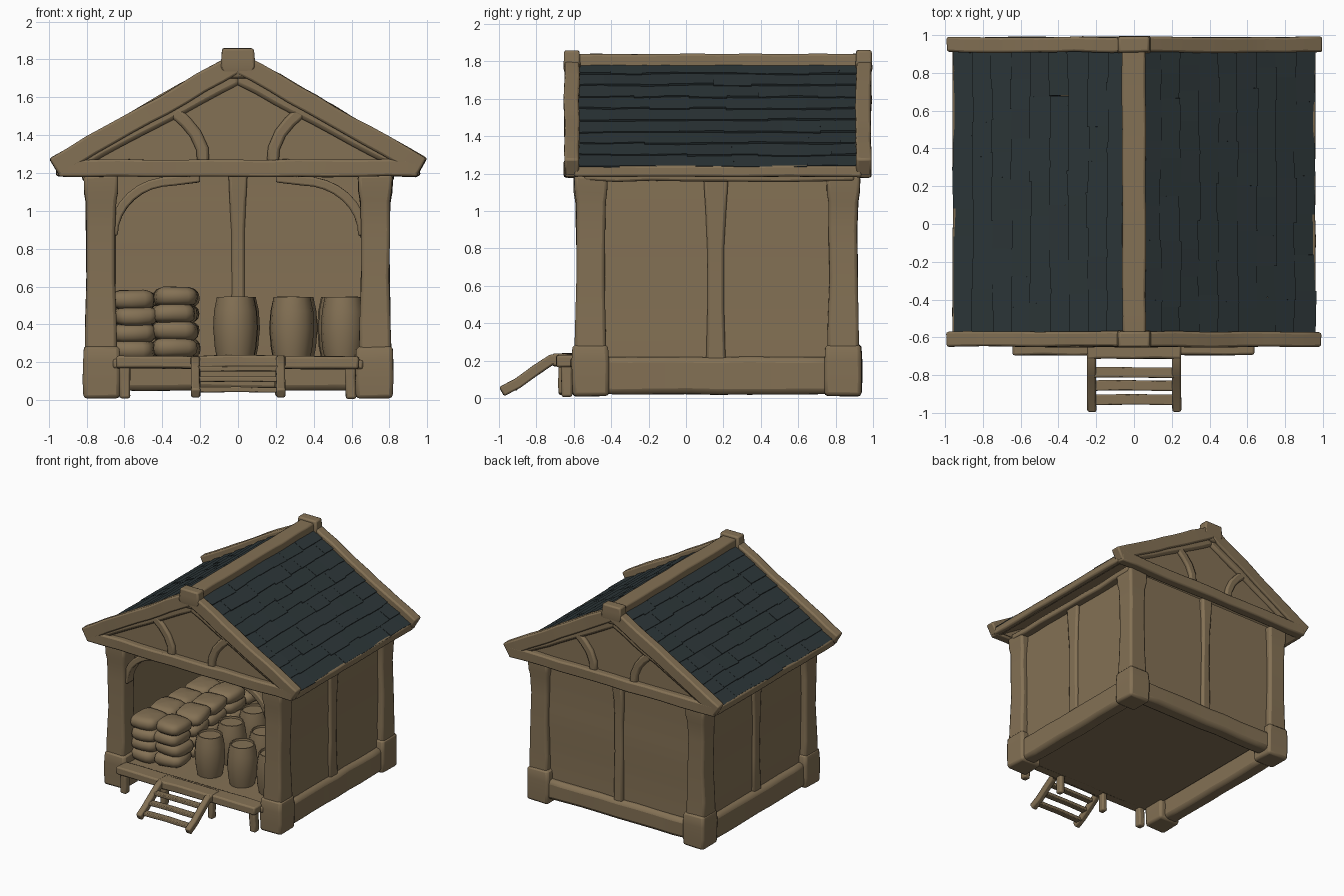
import bpy, bmesh, math, random
from mathutils import Vector, noise

random.seed(4)
if "Cube" in bpy.data.objects:
    bpy.data.objects.remove(bpy.data.objects["Cube"])

X, Y, Z = Vector((1, 0, 0)), Vector((0, 1, 0)), Vector((0, 0, 1))
SQUARE = [(-.5, -.5), (.5, -.5), (.5, .5), (-.5, .5)]
ROUND = [(.5 * math.cos(a * math.tau / 14), .5 * math.sin(a * math.tau / 14)) for a in range(14)]


def material(name, rgb):
    m = bpy.data.materials.new(name)
    m.use_nodes = True
    m.diffuse_color = (*rgb, 1)
    m.node_tree.nodes["Principled BSDF"].inputs["Base Color"].default_value = (*rgb, 1)
    return m


WOOD = material("warm brown wood", (.23, .165, .09))
SLATE = material("dark slate", (.025, .036, .039))


def finish(name, bm, mat=WOOD, rough=.008, bevel=.012, angle=40):
    """Wobble the surface, then make a softly bevelled object."""
    for v in bm.verts:
        v.co += noise.noise_vector(v.co * 5) * rough
    bmesh.ops.recalc_face_normals(bm, faces=bm.faces)
    me = bpy.data.meshes.new(name)
    bm.to_mesh(me)
    bm.free()
    me.materials.append(mat)
    ob = bpy.data.objects.new(name, me)
    bpy.context.collection.objects.link(ob)
    if bevel:
        mod = ob.modifiers.new("worn edges", "BEVEL")
        mod.width, mod.segments, mod.limit_method = bevel, 2, "ANGLE"
    bpy.ops.object.select_all(action="DESELECT")
    ob.select_set(True)
    bpy.context.view_layer.objects.active = ob
    bpy.ops.object.shade_smooth_by_angle(angle=math.radians(angle))
    return ob


def sweep(name, pts, side, w, h, scales=None, section=SQUARE, straight=False, **kw):
    """Carry a section along a path; w is measured along side."""
    pts = [Vector(p) for p in pts]
    scales = scales or [1] * len(pts)
    bm, rings = bmesh.new(), []
    for i, p in enumerate(pts):
        a, b = (0, -1) if straight else (max(i - 1, 0), min(i + 1, len(pts) - 1))
        up = (pts[b] - pts[a]).normalized().cross(side).normalized()
        rings.append([bm.verts.new(p + (side * u * w + up * v * h) * scales[i]) for u, v in section])
    n = len(section)
    for r, s in zip(rings, rings[1:]):
        for k in range(n):
            bm.faces.new((r[k], r[(k + 1) % n], s[(k + 1) % n], s[k]))
    bm.faces.new(rings[0])
    bm.faces.new(rings[-1])
    return finish(name, bm, **kw)


def beam(name, p, q, side, w, h, cuts=8, **kw):
    p, q = Vector(p), Vector(q)
    return sweep(name, [p.lerp(q, i / cuts) for i in range(cuts + 1)], side, w, h, **kw)


# Corner posts on broad blocks, side walls and sills
for s, tag in ((-1, "right"), (1, "left")):
    for y, end in ((-.51, "front"), (.84, "back")):
        x = s * .725
        sweep(f"{end}_{tag}_post", [(x, y, z) for z in (.2, .4, .65, .9, 1.05, 1.1, 1.19)], X, .155, .155,
              [1.12, 1.06, .98, .98, 1.03, 1.14, 1.18], bevel=.018)
        sweep(f"{end}_{tag}_post_base", [(s * .72, y, z) for z in (.01, .1, .2, .27, .29)], X, .2, .2,
              [.97, 1, 1, .96, .86], bevel=.02)
    beam(f"{tag}_wall", (s * .72, .16, .1), (s * .72, .16, 1.2), Y, 1.3, .07, bevel=0)
    beam(f"{tag}_sill", (s * .735, -.45, .12), (s * .735, .8, .12), Z, .2, .13, bevel=.03)
    sweep(f"{tag}_wall_stud", [(s * .75, .16, z) for z in (.2, .5, .8, 1.0, 1.19)], Y, .09, .05,
          [1.1, .95, 1, 1.2, 1.5], bevel=.015)
    beam(f"{tag}_wall_plate", (s * .74, -.55, 1.185), (s * .74, .9, 1.185), Z, .05, .16)

# Back wall with its stud flaring at the top
beam("back_wall", (0, .84, .1), (0, .84, 1.2), X, 1.4, .07, bevel=0)
beam("back_sill", (-.68, .855, .13), (.68, .855, .13), Z, .16, .13, bevel=.03)
sweep("back_wall_stud", [(0, .845, z) for z in (.18, .6, .88, 1.02, 1.2)], X, .075, .11,
      [1.1, .95, 1, 1.15, 1.35], bevel=.015)

# Floor, porch edge and porch legs
beam("floor", (-.66, .08, .19), (.66, .08, .19), Y, 1.4, .05)
beam("porch_edge", (-.64, -.63, .2), (.64, -.63, .2), Y, .13, .065)
beam("porch_step_plate", (-.25, -.655, .205), (.25, -.655, .205), Y, .12, .065)
for s in (-1, 1):
    beam("porch_leg", (s * .595, -.64, .01), (s * .595, -.64, .19), X, .055, .06, 3)
    beam("step_leg", (s * .22, -.65, .02), (s * .22, -.65, .2), X, .045, .06, 3)
    # Sloping stair side
    sweep("stair_side", [(s * .225, y, z) for y, z in ((-.985, .035), (-.9, .08), (-.8, .15), (-.72, .205), (-.63, .21))],
          X, .048, .055, bevel=.01, rough=.004)
for y, z in ((-.93, .055), (-.855, .11), (-.785, .165)):
    beam("stair_tread", (-.22, y, z), (.22, y, z), Y, .055, .028, 4, rough=.004, bevel=.006)

# Curved braces under the front beam
for s in (-1, 1):
    arc = [(s * (.34 + .32 * math.cos(t)), -.51, .87 + .29 * math.sin(t))
           for t in (i * math.pi / 16 for i in range(9))]
    sweep("entrance_brace", arc + [(s * .2, -.51, 1.175)], Y, .09, .05, bevel=.01, rough=.004)

# Gables: panel, tie beam, rafters, curved struts, ridge cap
for y, out, end in ((-.61, -1, "front"), (.95, 1, "back")):
    bm = bmesh.new()
    py = y - out * .03
    tri = [bm.verts.new((x, py - .02, z)) for x, z in ((-.9, 1.2), (.9, 1.2), (0, 1.73))]
    face = bm.faces.new(tri)
    ext = bmesh.ops.extrude_face_region(bm, geom=[face])
    for v in ext["geom"]:
        if isinstance(v, bmesh.types.BMVert):
            v.co.y += .04
    finish(f"{end}_gable_panel", bm, rough=0, bevel=0)
    beam(f"{end}_tie_beam", (-.95, y, 1.225), (.95, y, 1.225), Y, .08, .09, 12)
    for s in (-1, 1):
        beam(f"{end}_rafter", (s * .972, y, 1.232), (0, y, 1.785), Y, .08, .105, 10)
        beam(f"{end}_inner_rafter", (s * .82, y - out * .012, 1.265), (0, y - out * .012, 1.705),
             Y, .06, .07, bevel=.02)
        sweep(f"{end}_gable_strut", [(s * x, y - out * .005, z) for x, z in
              ((.185, 1.25), (.19, 1.33), (.225, 1.41), (.275, 1.47), (.34, 1.53))],
              Y, .045, .065, bevel=.015, rough=.004)
    sweep(f"{end}_ridge_cap", [(0, y, z) for z in (1.7, 1.76, 1.81, 1.86)], X, .17, .084,
          [.7, 1.08, 1.03, .98], rough=.004)
beam("ridge_beam", (0, -.6, 1.785), (0, .94, 1.785), X, .125, .11, 14, rough=.006)

# Roof slopes: wooden deck, eave board and staggered slate courses
ROWS, Y0, Y1 = 9, -.575, .915
for s, tag in ((-1, "right"), (1, "left")):
    low, high = Vector((s * .945, 0, 1.235)), Vector((s * .03, 0, 1.795))
    slope = (high - low).normalized()
    up = slope.cross(Y) if slope.cross(Y).z > 0 else -slope.cross(Y)
    mid = Y * .17
    beam(f"{tag}_roof_deck", low + mid - up * .035, high + mid - up * .035, Y, 1.5, .05, bevel=0, rough=0)
    beam(f"{tag}_eave_board", (s * .935, -.6, 1.213), (s * .935, .94, 1.213), Z, .06, .05, 12, rough=.005)
    bm = bmesh.new()
    for r in range(ROWS):
        y = Y0
        while y < Y1 - .01:
            y2 = min(y + random.uniform(.13, .24), Y1)
            if Y1 - y2 < .06:
                y2 = Y1
            a = low.lerp(high, max(r / ROWS - random.uniform(0, .012), -.01))
            b = low.lerp(high, min((r + 1) / ROWS + .02, 1))
            lift = up * random.uniform(.008, .014)
            skew = slope * random.uniform(-.006, .006)
            quad = [a + lift + Y * y, a + lift + skew + Y * y2, b + Y * y2, b + Y * y]
            top = [bm.verts.new(q) for q in quad]
            base = [bm.verts.new(q - up * .022) for q in quad]
            bm.faces.new(top)
            bm.faces.new(base)
            for k in range(4):
                bm.faces.new((top[k], top[k - 1], base[k - 1], base[k]))
            y = y2
    finish(f"{tag}_roof_slates", bm, SLATE, rough=.004, bevel=0, angle=30)

# Barrels with sunken lids
for i, x in enumerate((-.015, .285, .555)):
    for j in range(3):
        cx, cy = x + random.uniform(-.015, .015) * j, -.35 + .28 * j
        sweep("barrel", [(cx, cy, z) for z in (.215, .28, .38, .47, .545, .545, .53)], X, .235, .235,
              [.82, .93, 1, .95, .82, .74, .72], ROUND, True, rough=.003, bevel=0)

# Stacked sacks: squared-off pillows
for layer in range(4):
    for col in range(2):
        for row in range(5 if layer < 3 else 4):
            bm = bmesh.new()
            bmesh.ops.create_uvsphere(bm, u_segments=16, v_segments=8, radius=1)
            turn = random.uniform(-.12, .12)
            at = Vector((-.555 + .225 * col + random.uniform(-.012, .012),
                         -.37 + .235 * row + random.uniform(-.015, .015), .265 + .088 * layer + .012 * col))
            for v in bm.verts:
                c = [math.copysign(abs(k) ** e, k) for k, e in zip(v.co, (.55, .55, .8))]
                px, py = c[0] * .118, c[1] * .128
                v.co = at + Vector((px - py * turn, py + px * turn, c[2] * .055))
            finish("sack", bm, rough=.012, bevel=0, angle=60)
